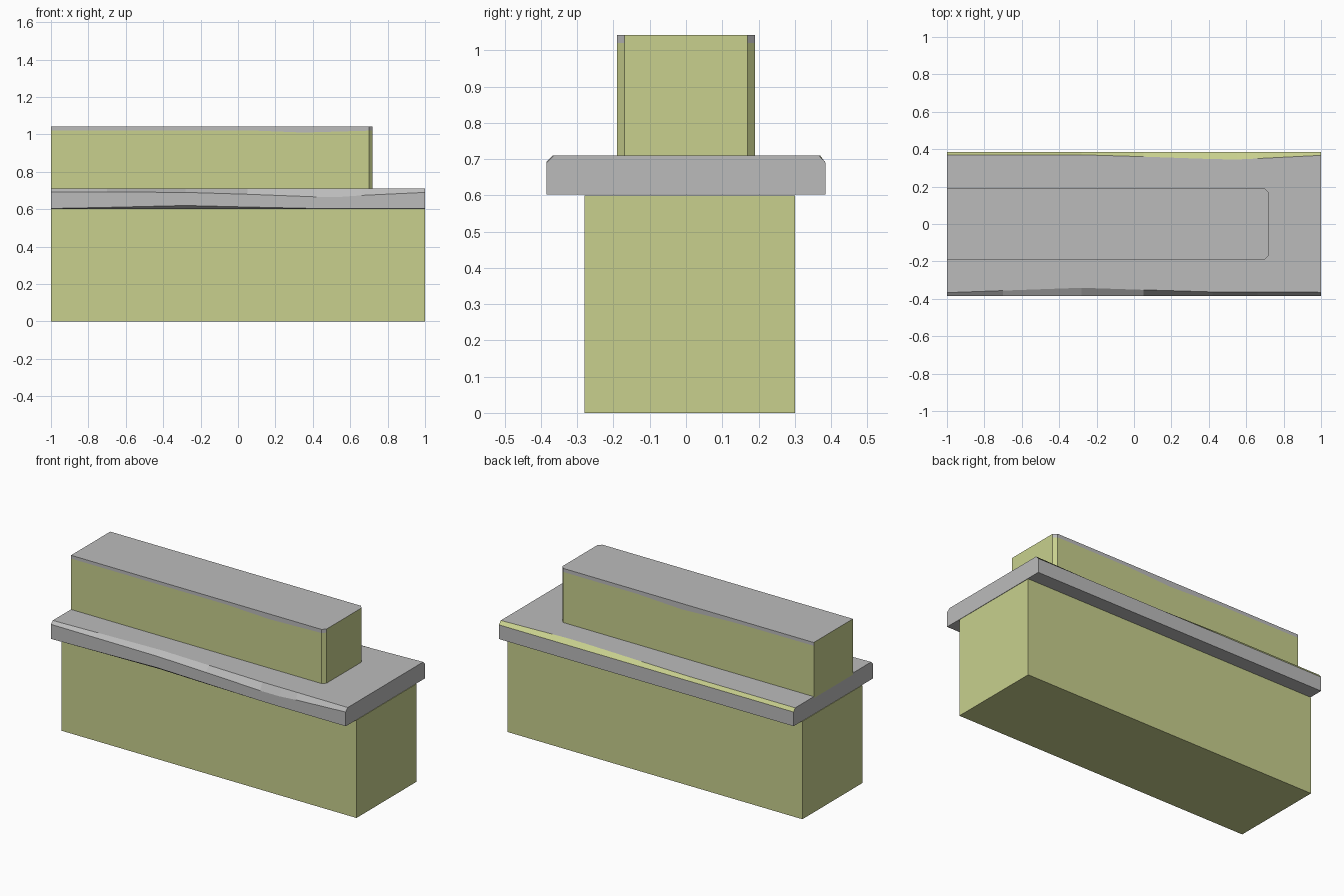
import bpy, bmesh

if "Cube" in bpy.data.objects:
    bpy.data.objects.remove(bpy.data.objects["Cube"])

stone = bpy.data.materials.new("stone")
stone.diffuse_color = (0.58, 0.63, 0.27, 1)
stone.use_nodes = True
stone.node_tree.nodes["Principled BSDF"].inputs["Base Color"].default_value = stone.diffuse_color
grey = bpy.data.materials.new("grey")
grey.diffuse_color = (0.5, 0.5, 0.5, 1)
grey.use_nodes = True
grey.node_tree.nodes["Principled BSDF"].inputs["Base Color"].default_value = grey.diffuse_color


def finish(name, bm, mats):
    bmesh.ops.recalc_face_normals(bm, faces=bm.faces)
    me = bpy.data.meshes.new(name)
    bm.to_mesh(me)
    bm.free()
    for m in mats:
        me.materials.append(m)
    ob = bpy.data.objects.new(name, me)
    bpy.context.collection.objects.link(ob)
    return ob


def bridge(bm, rings, closed_caps=True):
    """Skin a list of equal-length closed rings; returns rows of side faces."""
    rows = []
    for a, b in zip(rings, rings[1:]):
        n = len(a)
        rows.append([bm.faces.new((a[i], a[(i + 1) % n], b[(i + 1) % n], b[i]))
                     for i in range(n)])
    bm.faces.new(rings[0])
    bm.faces.new(rings[-1])
    return rows


# Lower wall
bm = bmesh.new()
rect = [(-1, -0.28), (1, -0.28), (1, 0.30), (-1, 0.30)]
bridge(bm, [[bm.verts.new((x, y, z)) for x, y in rect] for z in (0, 0.6)])
finish("lower_wall", bm, [stone])

# Ledge slab with uneven worn edges
# x, back top inset y, front top y, front chamfer z, front lower z, underside y
sections = [
    (-1.00, 0.370, -0.367, 0.693, 0.604, -0.381),
    (-0.70, 0.370, -0.356, 0.692, 0.610, -0.372),
    (-0.28, 0.370, -0.341, 0.690, 0.620, -0.360),
    (0.05, 0.360, -0.352, 0.680, 0.612, -0.371),
    (0.42, 0.347, -0.363, 0.666, 0.604, -0.381),
    (0.55, 0.345, -0.363, 0.666, 0.603, -0.382),
    (0.66, 0.350, -0.363, 0.674, 0.603, -0.382),
    (1.00, 0.367, -0.365, 0.690, 0.603, -0.382),
]
bm = bmesh.new()
rings = []
for x, yb, yf, zf, zc, yc in sections:
    prof = [(0.385, 0.603), (0.385, 0.69), (yb, 0.71), (yf, 0.71),
            (-0.385, zf), (-0.385, zc), (yc, 0.602)]
    rings.append([bm.verts.new((x, y, z)) for y, z in prof])
for row in bridge(bm, rings):
    row[1].material_index = 1      # coloured back chamfer
finish("ledge_slab", bm, [grey, stone])

# Upper block with chamfered end corners and a grey top band
# x, y, height where the band starts
outline = [
    (-1, -0.19, 1.022), (0.05, -0.19, 1.022), (0.35, -0.19, 1.01),
    (0.70, -0.19, 1.02), (0.72, -0.17, 1.02), (0.72, 0.17, 1.02),
    (0.70, 0.19, 1.02), (0.20, 0.19, 1.02), (-0.10, 0.19, 1.006),
    (-0.45, 0.19, 1.02), (-1, 0.19, 1.022),
]
bm = bmesh.new()
rings = [[bm.verts.new((x, y, z)) for x, y, _ in outline] for z in (0.7,)]
rings.append([bm.verts.new(p) for p in outline])
rings.append([bm.verts.new((x, y, 1.042)) for x, y, _ in outline])
rows = bridge(bm, rings)
for i, f in enumerate(rows[1]):
    f.material_index = 0 if i in (4, 10) else 1
bm.faces.ensure_lookup_table()
bm.faces[-1].material_index = 1    # grey top
finish("upper_block", bm, [stone, grey])
